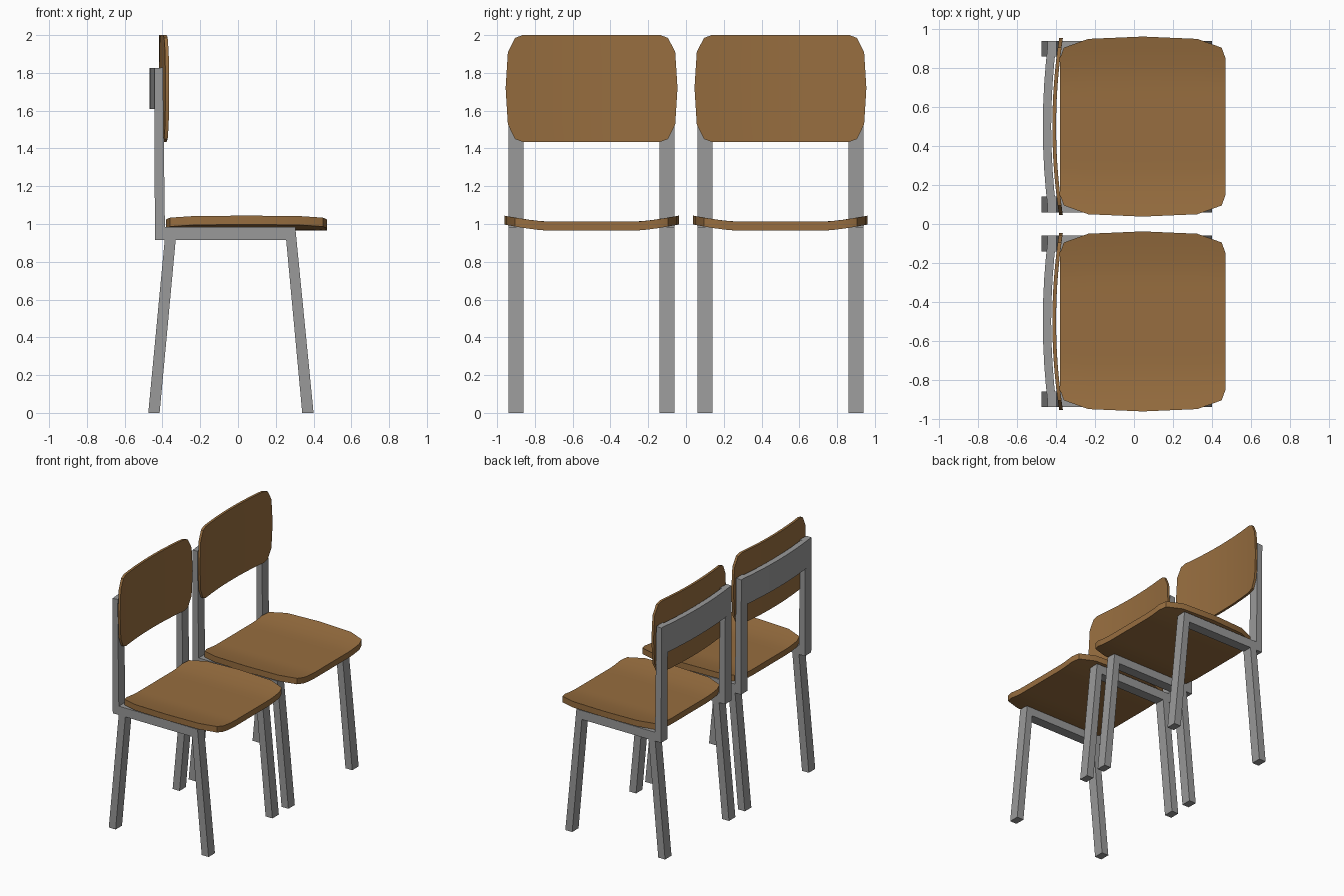
import bpy, bmesh, math

if "Cube" in bpy.data.objects:
    bpy.data.objects.remove(bpy.data.objects["Cube"])


def material(name, rgb):
    m = bpy.data.materials.new(name)
    m.diffuse_color = (*rgb, 1)
    m.use_nodes = True
    m.node_tree.nodes["Principled BSDF"].inputs["Base Color"].default_value = m.diffuse_color
    return m


WOOD = material("brown wood", (0.31, 0.155, 0.05))
METAL = material("grey metal", (0.32, 0.32, 0.32))


def finish(bm, name, mat, cy, smooth):
    bmesh.ops.recalc_face_normals(bm, faces=bm.faces)
    me = bpy.data.meshes.new(name)
    bm.to_mesh(me)
    bm.free()
    ob = bpy.data.objects.new(name, me)
    bpy.context.collection.objects.link(ob)
    me.materials.append(mat)
    ob.location.y = cy
    if smooth:
        bpy.ops.object.select_all(action='DESELECT')
        ob.select_set(True)
        bpy.context.view_layer.objects.active = ob
        bpy.ops.object.shade_smooth_by_angle(angle=math.radians(25))


def panel(name, mat, cy, stations, place, thick, cols=16):
    """Bent sheet: stations are (u, half width); place(u, v, w) gives the point."""
    bm = bmesh.new()
    grid = [[[bm.verts.new(place(u, hw * (2 * j / cols - 1), w)) for j in range(cols + 1)]
             for u, hw in stations] for w in (0, thick)]
    n = len(stations)
    for g in grid:
        for i in range(n - 1):
            for j in range(cols):
                bm.faces.new((g[i][j], g[i][j + 1], g[i + 1][j + 1], g[i + 1][j]))
    rim = ([(0, j) for j in range(cols)] + [(i, cols) for i in range(n - 1)]
           + [(n - 1, j) for j in range(cols, 0, -1)] + [(i, 0) for i in range(n - 1, 0, -1)])
    for (a, b), (c, d) in zip(rim, rim[1:] + rim[:1]):
        bm.faces.new((grid[0][a][b], grid[0][c][d], grid[1][c][d], grid[1][a][b]))
    finish(bm, name, mat, cy, True)


def prism(name, mat, cy, profile, y0, y1):
    """Extrude an x-z profile along y."""
    bm = bmesh.new()
    f = bm.faces.new([bm.verts.new((x, y0, z)) for x, z in profile])
    r = bmesh.ops.extrude_face_region(bm, geom=[f])
    for v in r["geom"]:
        if isinstance(v, bmesh.types.BMVert):
            v.co.y = y1
    finish(bm, name, mat, cy, False)


# dished seat, upturned at both sides
def seat_point(u, v, w):
    rise = 0.033 * (max(0, abs(v) - 0.22) / 0.245) ** 1.5
    return (0.045 + u, v, 0.965 + rise + w)


# backrest and top rail bow backwards in the middle
def back_point(u, v, w):
    return (-0.419 + 0.035 * (v / 0.455) ** 2 + w, v, u)


def rail_point(u, v, w):
    return (-0.468 + 0.028 * (v / 0.44) ** 2 + w, v, u)


SEAT = [(-0.425, 0.35), (-0.405, 0.405), (-0.28, 0.45), (0, 0.462),
        (0.28, 0.45), (0.405, 0.405), (0.425, 0.35)]
BACK = [(1.435, 0.365), (1.45, 0.405), (1.527, 0.443), (1.72, 0.455),
        (1.91, 0.443), (1.985, 0.405), (2.0, 0.365)]
# side frame silhouette: back leg, seat rail, front leg and back post
SIDE = [(-0.475, 0), (-0.415, 0), (-0.33, 0.915), (0.255, 0.915), (0.34, 0), (0.40, 0),
        (0.303, 0.985), (-0.387, 0.985), (-0.398, 1.828), (-0.443, 1.825),
        (-0.44, 0.915), (-0.388, 0.915)]

# two identical chairs side by side, facing +x
for n, cy in (("left", -0.5), ("right", 0.5)):
    panel(f"{n}_seat", WOOD, cy, SEAT, seat_point, 0.047)
    panel(f"{n}_backrest", WOOD, cy, BACK, back_point, 0.019)
    panel(f"{n}_back_rail", METAL, cy, [(1.61, 0.438), (1.826, 0.438)], rail_point, 0.043, 8)
    for s in (-1, 1):
        prism(f"{n}_side_frame", METAL, cy, SIDE, s * 0.36, s * 0.44)
